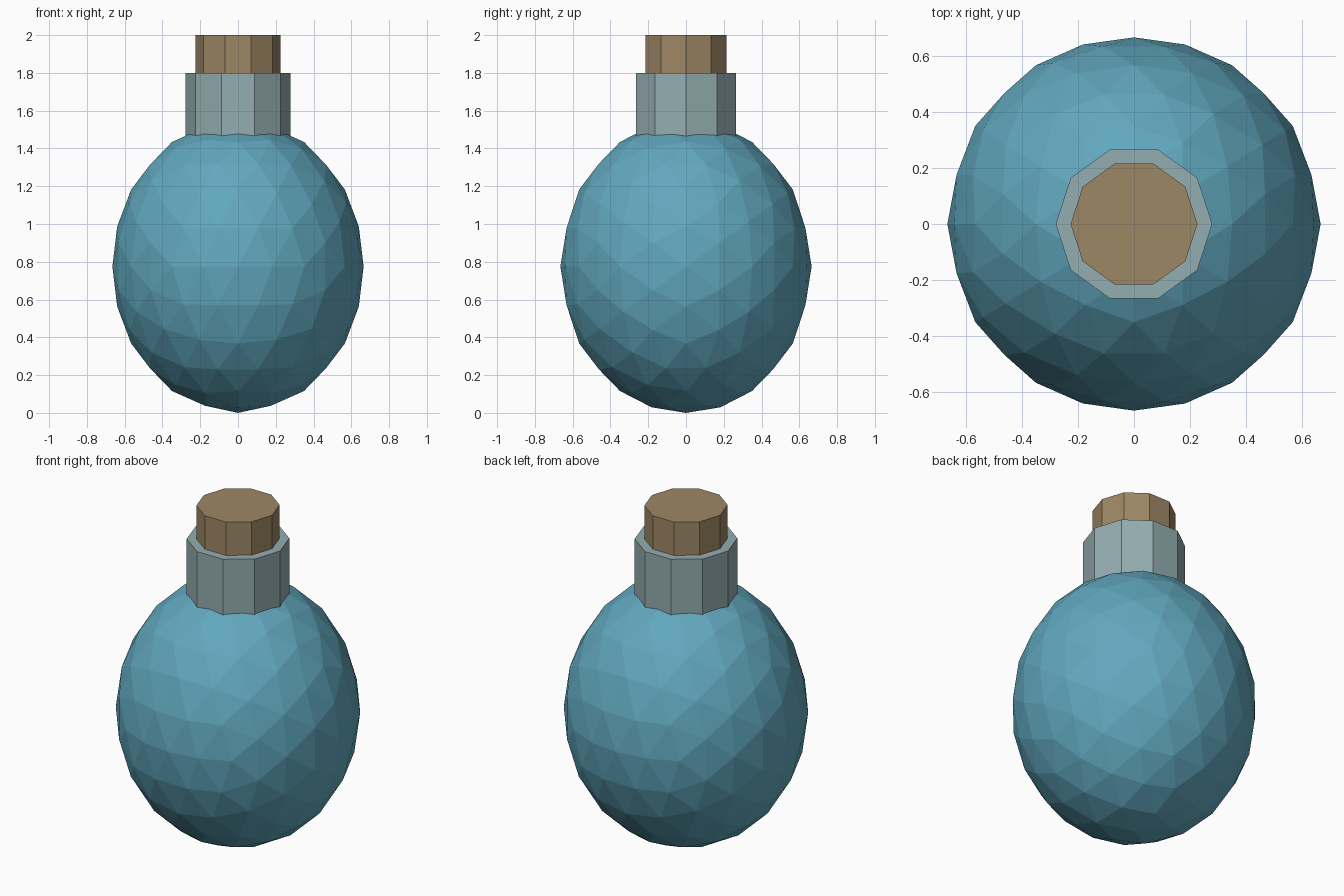
import bpy, bmesh, math
from mathutils import Vector

if "Cube" in bpy.data.objects:
    bpy.data.objects.remove(bpy.data.objects["Cube"])


def material(name, srgb):
    lin = [((c / 255 + 0.055) / 1.055) ** 2.4 for c in srgb]
    m = bpy.data.materials.new(name)
    m.diffuse_color = (*lin, 1)
    m.use_nodes = True
    m.node_tree.nodes["Principled BSDF"].inputs["Base Color"].default_value = m.diffuse_color
    return m


def finish(bm, name, mat):
    bmesh.ops.recalc_face_normals(bm, faces=bm.faces)
    me = bpy.data.meshes.new(name)
    bm.to_mesh(me)
    bm.free()
    me.materials.append(mat)
    ob = bpy.data.objects.new(name, me)
    bpy.context.collection.objects.link(ob)
    return ob


def prism(name, radius, z0, z1, mat, sides=10):
    bm = bmesh.new()
    ring = [bm.verts.new((radius * math.cos(i * math.tau / sides),
                          radius * math.sin(i * math.tau / sides), z0))
            for i in range(sides)]
    base = bm.faces.new(ring)
    top = bmesh.ops.extrude_face_region(bm, geom=[base], use_keep_orig=True)
    bmesh.ops.translate(bm, vec=(0, 0, z1 - z0),
                        verts=[v for v in top["geom"] if isinstance(v, bmesh.types.BMVert)])
    return finish(bm, name, mat)


# Flask body: icosahedron standing on an edge, split twice, stretched upward
PHI = (1 + 5 ** 0.5) / 2
bm = bmesh.new()
for a in (-1, 1):
    for b in (-PHI, PHI):
        for p in ((a, b, 0), (0, a, b), (b, 0, a)):
            bm.verts.new(Vector(p).normalized())
bmesh.ops.convex_hull(bm, input=bm.verts[:])
for _ in range(2):
    bmesh.ops.subdivide_edges(bm, edges=bm.edges[:], cuts=1, use_grid_fill=True)
    for v in bm.verts:
        v.co.normalize()
for v in bm.verts:
    v.co = Vector((v.co.x * 0.665, v.co.y * 0.665, v.co.z * 0.775 + 0.775))
finish(bm, "flask_body", material("teal liquid", (97, 168, 190)))

# Neck and cork stopper
prism("flask_neck", 0.279, 1.38, 1.80, material("grey glass", (148, 173, 176)))
prism("cork_stopper", 0.226, 1.60, 2.00, material("cork brown", (158, 135, 101)))
